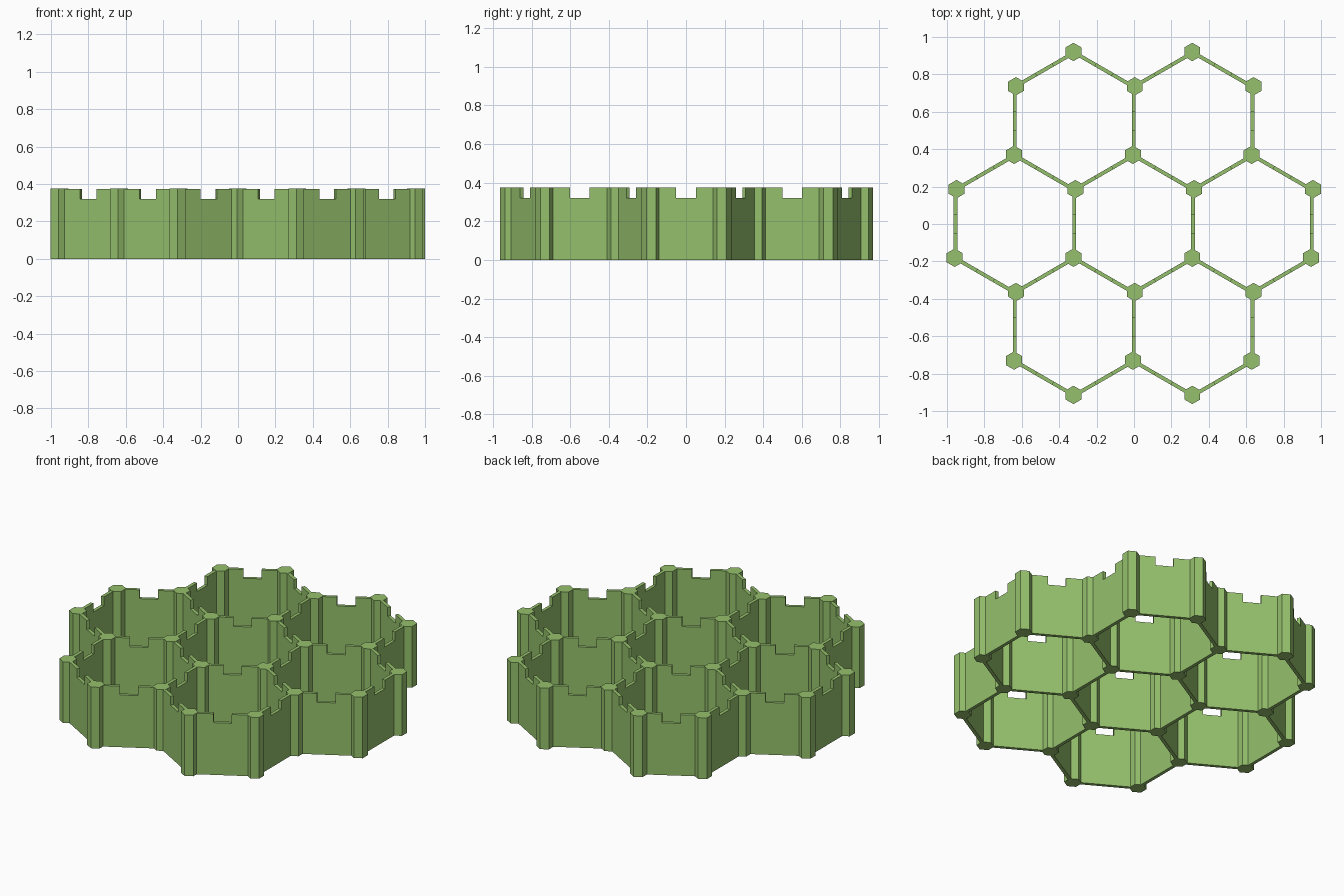
import bpy, bmesh
from math import sin, cos, pi, sqrt, hypot, atan2
from mathutils import Matrix

if "Cube" in bpy.data.objects:
    bpy.data.objects.remove(bpy.data.objects["Cube"])

S = 0.3667            # hexagon side length
H = 0.375             # overall height
NOTCH_Z = 0.32        # floor of the wall notches
NOTCH = 0.051         # half width of a notch
T = 0.010             # half thickness of a wall
R = 0.049             # pillar radius
W = S * sqrt(3)       # spacing between cells

green = bpy.data.materials.new("green")
green.diffuse_color = (0.30, 0.53, 0.15, 1)
green.use_nodes = True
green.node_tree.nodes["Principled BSDF"].inputs["Base Color"].default_value = green.diffuse_color


def prism(name, outline, depth, matrix):
    """Extrude a closed 2D outline along local z and place it."""
    bm = bmesh.new()
    face = bm.faces.new([bm.verts.new((x, y, 0)) for x, y in outline])
    ext = bmesh.ops.extrude_face_region(bm, geom=[face])
    verts = [g for g in ext["geom"] if isinstance(g, bmesh.types.BMVert)]
    bmesh.ops.translate(bm, verts=verts, vec=(0, 0, depth))
    bmesh.ops.recalc_face_normals(bm, faces=bm.faces)
    mesh = bpy.data.meshes.new(name)
    bm.to_mesh(mesh)
    bm.free()
    mesh.materials.append(green)
    obj = bpy.data.objects.new(name, mesh)
    bpy.context.collection.objects.link(obj)
    obj.matrix_world = matrix
    return obj


# Seven cells: one in the middle, six around it; shared corners and walls kept once
cells = [(0, 0)] + [(W * cos(k * pi / 3), W * sin(k * pi / 3)) for k in range(6)]
corners, walls = {}, {}
for cx, cy in cells:
    ring = [(cx + S * cos(pi / 6 + k * pi / 3), cy + S * sin(pi / 6 + k * pi / 3))
            for k in range(6)]
    for k in range(6):
        a, b = ring[k], ring[(k + 1) % 6]
        key = (round(a[0], 2) + 0.0, round(a[1], 2) + 0.0)
        mid = ((a[0] + b[0]) / 2, (a[1] + b[1]) / 2)
        corners.setdefault(key, (a, k % 2))
        walls.setdefault((round(mid[0], 2) + 0.0, round(mid[1], 2) + 0.0), (a, b, mid))

# Hexagonal pillars, standing slightly off the lattice corners
hexagon = [(R * sin(k * pi / 3), R * cos(k * pi / 3)) for k in range(6)]
for (x, y), odd in corners.values():
    dx, dy = (0.004, 0.004) if odd == 0 else (-0.004, 0.004)
    # corners with a wall going down lean right, those with a wall going up lean left
    dx = 0.004 if odd == 0 and y > 0 else dx
    down_wall = (round(x, 2) + 0.0, round(y - S / 2, 2) + 0.0) in walls
    dx = 0.004 if down_wall else -0.006
    prism("pillar", hexagon, H, Matrix.Translation((x + dx, y + 0.003, 0)))

# Thin walls with a rectangular notch in the top edge
h = S / 2
profile = [(-h, 0), (h, 0), (h, H - 0.001), (NOTCH, H - 0.001), (NOTCH, NOTCH_Z),
           (-NOTCH, NOTCH_Z), (-NOTCH, H - 0.001), (-h, H - 0.001)]
for a, b, (mx, my) in walls.values():
    angle = atan2(b[1] - a[1], b[0] - a[0])
    prism("wall", profile, 2 * T,
          Matrix.Translation((mx - 0.002, my, 0)) @ Matrix.Rotation(angle, 4, 'Z')
          @ Matrix.Rotation(pi / 2, 4, 'X') @ Matrix.Translation((0, 0, -T)))
